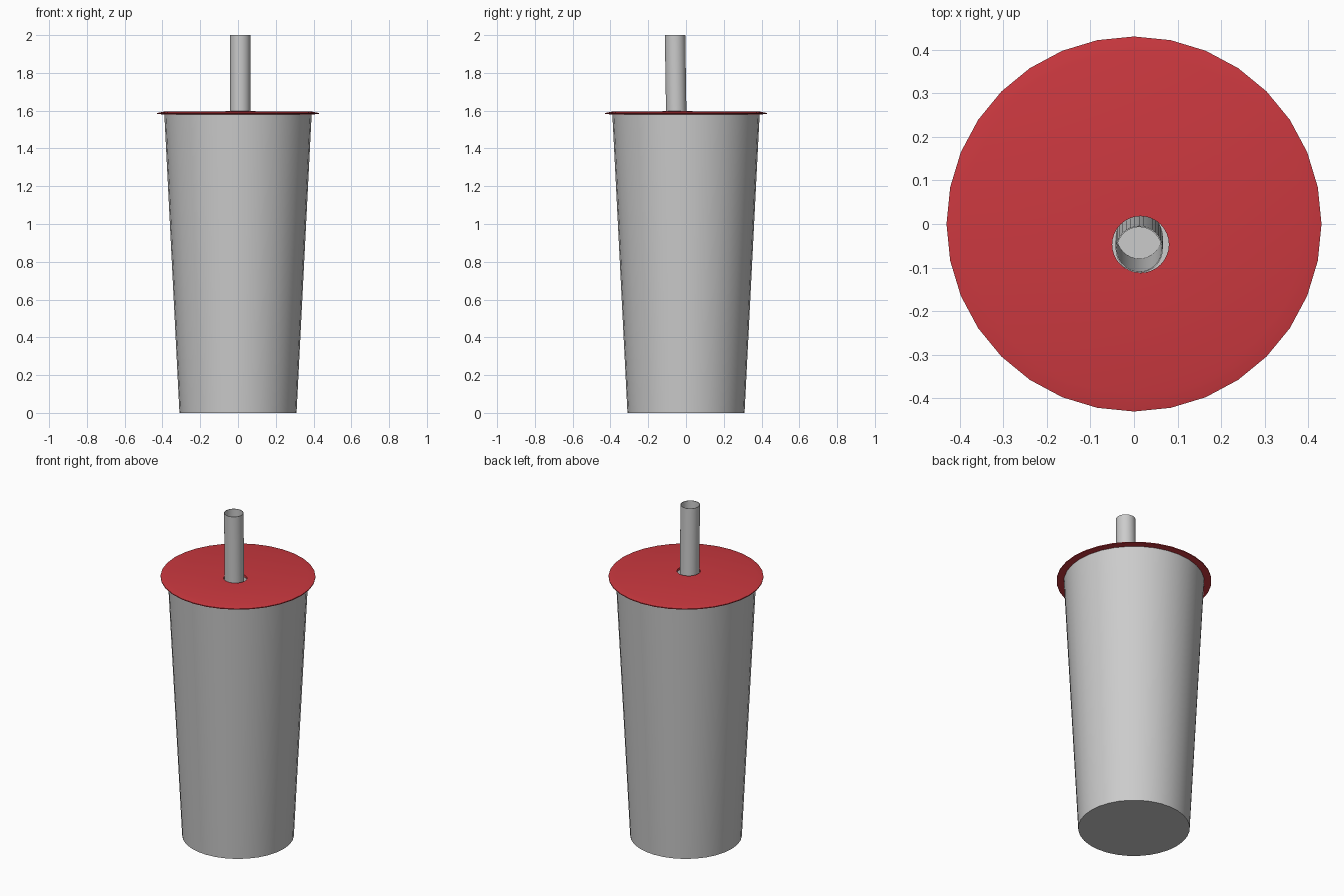
import bpy, bmesh, math

if "Cube" in bpy.data.objects:
    bpy.data.objects.remove(bpy.data.objects["Cube"])

SIDES = 32


def loft(name, rings, cap_start=False, closed=False):
    """Skin a list of (x, y, z, radius) circles into one surface."""
    bm = bmesh.new()
    loops = []
    for x, y, z, r in rings:
        loops.append([bm.verts.new((x + r * math.cos(2 * math.pi * i / SIDES),
                                    y + r * math.sin(2 * math.pi * i / SIDES), z))
                      for i in range(SIDES)])
    pairs = list(zip(loops, loops[1:]))
    if closed:
        pairs.append((loops[-1], loops[0]))
    for a, b in pairs:
        for i in range(SIDES):
            j = (i + 1) % SIDES
            bm.faces.new((a[i], a[j], b[j], b[i]))
    if cap_start:
        bm.faces.new(loops[0][::-1])
    bmesh.ops.recalc_face_normals(bm, faces=bm.faces)
    mesh = bpy.data.meshes.new(name)
    bm.to_mesh(mesh)
    bm.free()
    obj = bpy.data.objects.new(name, mesh)
    bpy.context.collection.objects.link(obj)
    bpy.context.view_layer.objects.active = obj
    obj.select_set(True)
    bpy.ops.object.shade_smooth_by_angle(angle=math.radians(35))
    obj.select_set(False)
    return obj


# Tapered cup, open under the lid
loft("cup", [(0, 0, 0, 0.31), (0, 0, 1.582, 0.39)], cap_start=True)

# Thin lid with a sloped rim and an off-centre straw hole
HX, HY = 0.015, -0.047
lid = loft("lid", [(HX, HY, 1.582, 0.065), (HX, HY, 1.597, 0.065),
                   (0, 0, 1.595, 0.39), (0, 0, 1.587, 0.43),
                   (0, 0, 1.582, 0.43), (0, 0, 1.580, 0.385)], closed=True)
red = bpy.data.materials.new("lid_red")
red.diffuse_color = (0.6, 0.04, 0.05, 1)
red.use_nodes = True
red.node_tree.nodes["Principled BSDF"].inputs["Base Color"].default_value = red.diffuse_color
lid.data.materials.append(red)

# Slightly leaning hollow straw reaching down near the cup floor
bottom, top = (0.012, -0.028, 0.04), (0.012, -0.058, 2.0)
loft("straw", [(*bottom, 0.054), (*top, 0.054),
               (*top, 0.051), (*bottom, 0.051)], closed=True)
